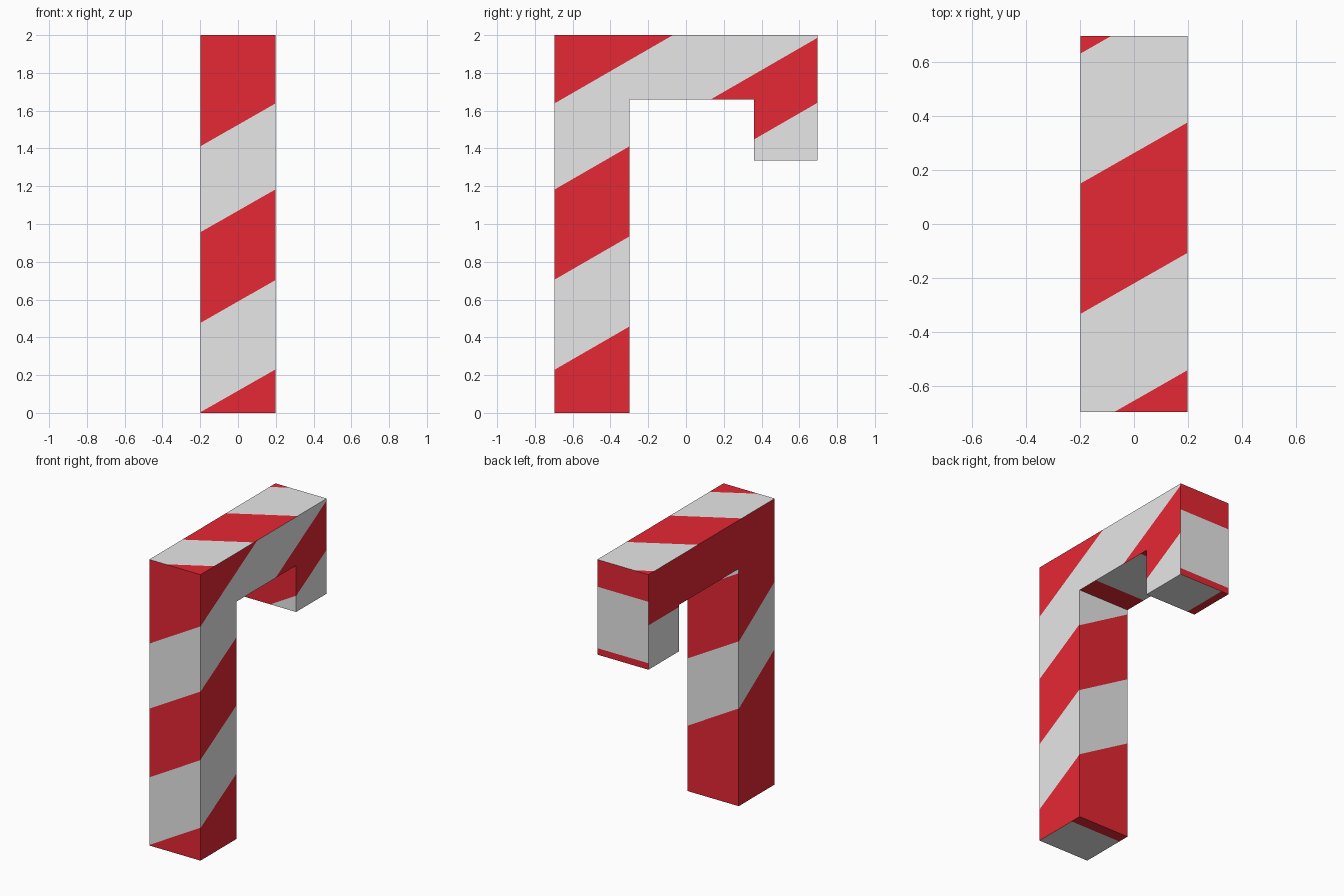
import bpy, bmesh
from mathutils import Vector

cube = bpy.data.objects.get("Cube")
if cube:
    bpy.data.objects.remove(cube, do_unlink=True)

HALF, FRONT, BACK = 0.198, -0.697, 0.697
STEM, HOOK, UNDER, TIP = -0.3, 0.36, 1.66, 1.335
FAR = 9


def material(name, colour):
    mat = bpy.data.materials.new(name)
    mat.use_nodes = True
    mat.diffuse_color = (*colour, 1)
    mat.node_tree.nodes["Principled BSDF"].inputs["Base Color"].default_value = (*colour, 1)
    return mat


def cut(bm, faces, point, normal):
    geom = set(faces)
    for f in faces:
        geom.update(f.edges, f.verts)
    bmesh.ops.bisect_plane(bm, geom=list(geom), plane_co=point, plane_no=normal, dist=1e-5)


# Each stripe rule: facing, centre range, stripe direction, red bands along it
SLOPE = 0.57
RULES = [
    # front and top
    ("-y", lambda c: c.y < -0.6, (-SLOPE, 0, 1), [(-FAR, 0.117), (0.59, 1.07), (1.525, FAR)]),
    ("+z", lambda c: True, (-SLOPE, 1, 0), [(-FAR, -0.655), (-0.22, 0.263), (0.745, FAR)]),
    # left side: stem with arm, then hook
    ("+x", lambda c: c.y < HOOK, (0, -0.577, 1), [(-FAR, 0.63), (1.107, 1.584), (2.04, FAR)]),
    ("+x", lambda c: c.y > HOOK, (0, -0.577, 1), [(1.24, 1.584), (2.04, FAR)]),
    # right side: stem with arm, then hook
    ("-x", lambda c: c.y < HOOK, (0, 0.675, 1), [(-FAR, 0.478), (0.948, FAR)]),
    ("-x", lambda c: c.y > HOOK, (0, 0, 1), [(1.645, FAR)]),
    # back of the stem, end and inside of the hook
    ("+y", lambda c: c.y < 0, (SLOPE, 0, 1), [(-FAR, 0.57), (1.04, 1.515)]),
    ("+y", lambda c: c.y > 0, (0, 0, 1), [(-FAR, 1.38), (1.81, FAR)]),
    ("-y", lambda c: c.y > 0, (-SLOPE, 0, 1), [(1.336, FAR)]),
    # undersides of stem, arm and hook
    ("-z", lambda c: c.z < 1, (0, 1, 0), [(-0.38, FAR)]),
    ("-z", lambda c: c.z > 1.5, (0, 1, 0), [(-FAR, -0.14), (0.3, FAR)]),
    ("-z", lambda c: 1 < c.z < 1.5, (1, 0, 0), [(-FAR, -0.14)]),
]

# Square cane body, extruded from its side profile
bm = bmesh.new()
profile = [(FRONT, 0), (STEM, 0), (STEM, UNDER), (HOOK, UNDER),
           (HOOK, TIP), (BACK, TIP), (BACK, 2), (FRONT, 2)]
side = bm.faces.new([bm.verts.new((-HALF, y, z)) for y, z in profile])
out = bmesh.ops.extrude_face_region(bm, geom=[side], use_keep_orig=True)
moved = [v for v in out["geom"] if isinstance(v, bmesh.types.BMVert)]
bmesh.ops.translate(bm, verts=moved, vec=(2 * HALF, 0, 0))
bmesh.ops.recalc_face_normals(bm, faces=bm.faces)
for point, normal in [((0, STEM, 0), (0, 1, 0)), ((0, HOOK, 0), (0, 1, 0)),
                      ((0, 0, UNDER), (0, 0, 1))]:
    cut(bm, bm.faces[:], point, normal)
bm.normal_update()


def matching(facing, where):
    axis = "xyz".index(facing[1])
    sign = 1 if facing[0] == "+" else -1
    return [f for f in bm.faces
            if f.normal[axis] * sign > 0.9 and where(f.calc_center_median())]


# Cut the stripe edges into the faces and colour the bands
for facing, where, direction, bands in RULES:
    d = Vector(direction)
    for edge in {e for band in bands for e in band if abs(e) < FAR}:
        cut(bm, matching(facing, where), d * (edge / d.length_squared), d)
        bm.normal_update()
    for f in matching(facing, where):
        value = f.calc_center_bounds().dot(d)
        value = sum(v.co.dot(d) for v in f.verts) / len(f.verts)
        f.material_index = int(any(lo < value < hi for lo, hi in bands))

mesh = bpy.data.meshes.new("striped_cane")
bm.to_mesh(mesh)
bm.free()
mesh.materials.append(material("white", (0.8, 0.8, 0.8)))
mesh.materials.append(material("red", (0.79, 0.021, 0.034)))
cane = bpy.data.objects.new("striped_cane", mesh)
bpy.context.collection.objects.link(cane)
